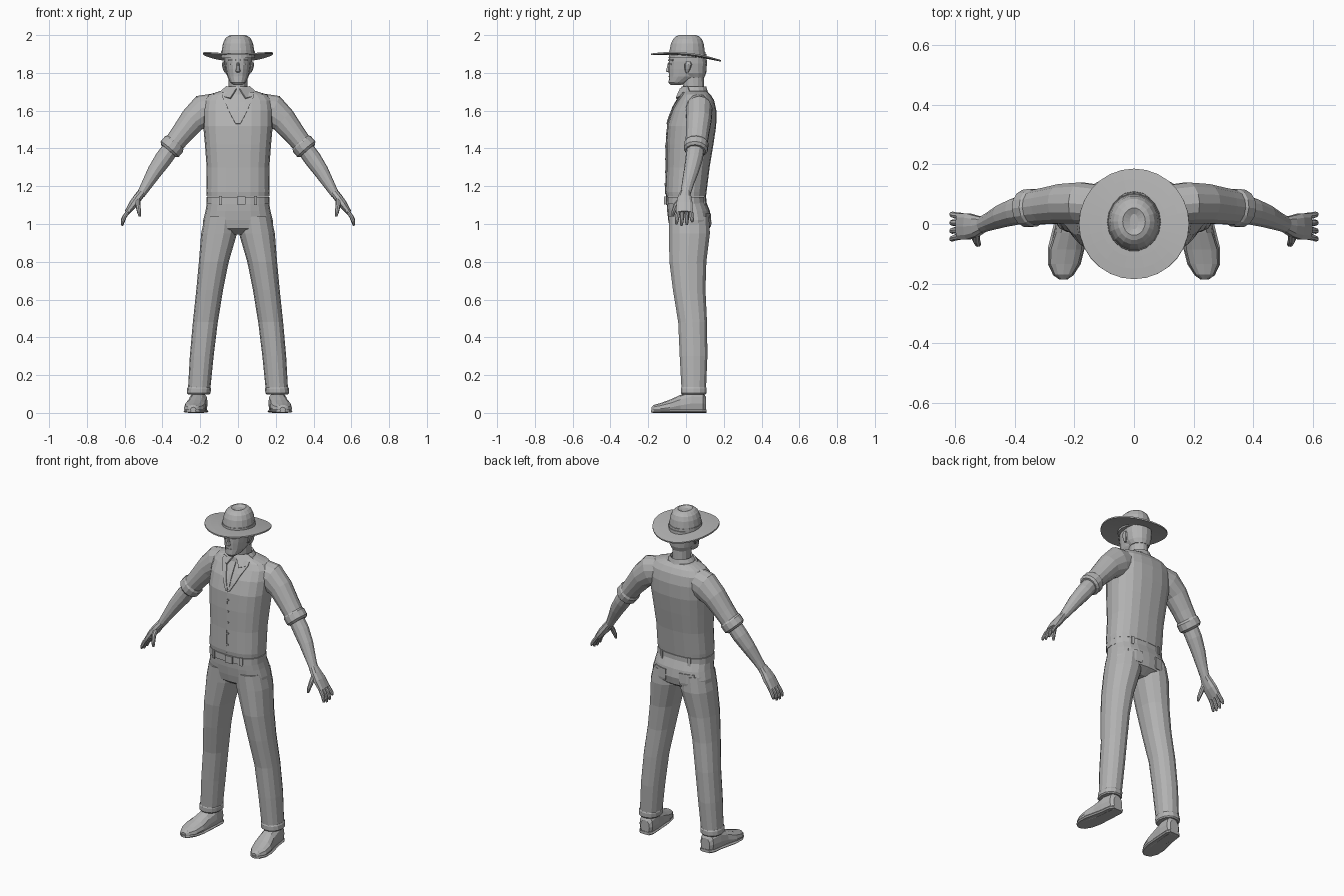
import bpy, bmesh, math
from mathutils import Vector

grey = bpy.data.materials.new("plain grey")
grey.diffuse_color = (0.45, 0.45, 0.45, 1)
X, Y, Z = Vector((1, 0, 0)), Vector((0, 1, 0)), Vector((0, 0, 1))


def finish(name, bm, mirror=False, thick=0):
    bmesh.ops.recalc_face_normals(bm, faces=bm.faces[:])
    me = bpy.data.meshes.new(name)
    bm.to_mesh(me)
    bm.free()
    me.materials.append(grey)
    ob = bpy.data.objects.new(name, me)
    bpy.context.collection.objects.link(ob)
    if thick:
        s = ob.modifiers.new("thickness", 'SOLIDIFY')
        s.thickness, s.offset = thick, 0
    if mirror:
        ob.modifiers.new("mirror", 'MIRROR').use_mirror_merge = False
    return ob


def loft(name, rings, n=12, ref=Y, t=None, p=2.0, mirror=False):
    """Skin rings of (x, y, z, radius across, radius along ref)."""
    bm = bmesh.new()
    cs = [Vector(r[:3]) for r in rings]
    loops = []
    for i, r in enumerate(rings):
        d = t or (cs[min(i + 1, len(cs) - 1)] - cs[max(i - 1, 0)]).normalized()
        v = (ref - d * ref.dot(d)).normalized()
        u = v.cross(d)
        loop = []
        for k in range(n):
            a = 2 * math.pi * k / n
            c, s = math.cos(a), math.sin(a)
            c = math.copysign(abs(c) ** (2 / p), c)
            s = math.copysign(abs(s) ** (2 / p), s)
            q = cs[i] + u * c * r[3] + v * s * r[4]
            q.z = max(q.z, 0)
            loop.append(bm.verts.new(q))
        loops.append(loop)
    for a, b in zip(loops, loops[1:]):
        for k in range(n):
            bm.faces.new((a[k], a[(k + 1) % n], b[(k + 1) % n], b[k]))
    bm.faces.new(loops[0])
    bm.faces.new(loops[-1])
    return finish(name, bm, mirror)


def surface_y(table, x, z, side, p=2.5):
    """Depth of a lofted body at (x, z) on the front (-1) or back (1)."""
    rows = sorted(table, key=lambda r: r[2])
    for a, b in zip(rows, rows[1:]):
        if z <= b[2]:
            break
    f = min(max((z - a[2]) / (b[2] - a[2]), 0), 1)
    cy, rx, ry = (a[i] + (b[i] - a[i]) * f for i in (1, 3, 4))
    return cy + side * ry * max(1 - min(abs(x) / rx, 1) ** p, 0) ** (1 / p)


def strip(name, pts, table, side=-1, off=0.004, thick=0.007, mirror=False):
    """Thin plate of (x left, x right, z) rows laid on a lofted body."""
    bm = bmesh.new()
    rows = [[bm.verts.new((x, surface_y(table, x, z, side) + side * off, z))
             for x in (a, (a + b) / 2, b)] for a, b, z in pts]
    for a, b in zip(rows, rows[1:]):
        for k in (0, 1):
            bm.faces.new((a[k], a[k + 1], b[k + 1], b[k]))
    return finish(name, bm, mirror, thick)


# Vest
vest = [(0, 0, 1.145, .165, .106), (0, 0, 1.17, .168, .109), (0, .01, 1.30, .166, .115),
        (0, .02, 1.42, .175, .125), (0, .03, 1.52, .184, .13), (0, .043, 1.60, .184, .118),
        (0, .053, 1.655, .178, .096), (0, .053, 1.685, .155, .077), (0, .045, 1.705, .09, .064)]
loft("vest", vest, 20, t=Z, p=2.5)
strip("shirt_front", [(-.004, .004, 1.54), (-.025, .025, 1.59), (-.045, .045, 1.645),
                      (-.06, .06, 1.69)], vest, off=.001, thick=.004)
strip("lapels", [(-.001, .012, 1.53), (.018, .04, 1.58), (.034, .062, 1.63),
                 (.05, .085, 1.675), (.06, .085, 1.697)], vest, mirror=True)
strip("shirt_placket", [(-.008, .008, 1.55), (-.009, .009, 1.62), (-.009, .009, 1.69)],
      vest, off=.005)
strip("vest_edge", [(-.004, 0, 1.16), (-.004, 0, 1.3), (-.004, 0, 1.42), (-.004, 0, 1.53)],
      vest, off=.001, thick=.004)
for i in range(5):
    z = 1.21 + i * .067
    y = surface_y(vest, 0, z, -1)
    loft("vest_button", [(.006, y + .004, z, .006, .006), (.006, y - .005, z, .006, .006)],
         8, ref=Z, t=-Y)

# Belt, loops and buckle
belt = [(0, 0, 1.105, .168, .108), (0, 0, 1.143, .167, .107)]
loft("belt", belt, 20, t=Z, p=2.5)
for side in (-1, 1):
    strip("belt_loops", [(.085, .1, 1.1), (.085, .1, 1.148)], belt, side, mirror=True)
strip("buckle", [(-.005, .04, 1.103), (-.005, .04, 1.145)], belt, off=.005, thick=.009)

# Trousers
hips = [(0, .018, .945, .15, .06), (0, .02, .975, .185, .105), (0, .02, 1.02, .184, .114),
        (0, .013, 1.07, .172, .113), (0, .002, 1.12, .163, .104)]
loft("trouser_hips", hips, 20, t=Z, p=2.5)
strip("back_pockets", [(.05, .125, .985), (.045, .13, 1.0), (.045, .13, 1.055)], hips, 1,
      off=.002, mirror=True)
loft("trouser_legs", [(.088, .015, 1.04, .088, .109), (.1, .018, .95, .095, .111),
                      (.128, .01, .80, .079, .1), (.15, .017, .65, .071, .088),
                      (.173, .035, .48, .066, .078), (.192, .04, .30, .063, .075),
                      (.206, .041, .12, .059, .066)], 14, t=Z, p=2.2, mirror=True)
loft("trouser_cuffs", [(.206, .041, .137, .059, .066), (.206, .041, .13, .063, .070),
                       (.208, .041, .105, .063, .070), (.208, .041, .098, .057, .064)],
     14, t=Z, p=2.2, mirror=True)

# Shoes
loft("shoes", [(.203, .105, .045, .03, .04), (.205, .09, .05, .044, .06),
               (.21, .03, .05, .05, .066), (.217, -.03, .04, .05, .055),
               (.227, -.085, .028, .058, .042), (.234, -.135, .022, .052, .03),
               (.237, -.17, .02, .032, .022), (.237, -.183, .018, .014, .012)],
     12, ref=Z, t=-Y, p=2.3, mirror=True)
loft("shoe_soles", [(.203, .108, .009, .034, .009), (.206, .085, .009, .049, .009),
                    (.212, .02, .009, .052, .009), (.227, -.08, .009, .062, .009),
                    (.234, -.135, .009, .055, .009), (.237, -.172, .009, .034, .009),
                    (.237, -.186, .009, .014, .007)], 8, ref=Z, t=-Y, p=5, mirror=True)

# Sleeves and rolled cuffs
loft("sleeves", [(.10, .062, 1.62, .075, .068), (.18, .07, 1.597, .09, .071),
                 (.24, .068, 1.55, .07, .068), (.30, .06, 1.475, .058, .062),
                 (.355, .053, 1.405, .052, .058)], 14, mirror=True)
loft("sleeve_cuffs", [(.33, .056, 1.433, .054, .058), (.338, .055, 1.424, .063, .065),
                      (.362, .052, 1.396, .063, .064), (.37, .051, 1.387, .05, .053)],
     14, mirror=True)

# Forearms and hands
loft("forearms", [(.345, .052, 1.415, .044, .048), (.395, .043, 1.345, .046, .046),
                  (.44, .028, 1.28, .04, .04), (.485, .008, 1.205, .029, .031),
                  (.515, -.004, 1.155, .022, .027)], 12, mirror=True)
loft("palms", [(.508, -.002, 1.168, .022, .027), (.53, -.007, 1.14, .023, .037),
               (.555, -.008, 1.105, .023, .045), (.588, -.008, 1.06, .014, .046)],
     10, p=2.5, mirror=True)
for name, y, drop in (("little_fingers", .029, .02), ("ring_fingers", .004, .004),
                      ("middle_fingers", -.021, 0), ("index_fingers", -.045, .008)):
    loft(name, [(.575, y * .9, 1.075, .011, .011), (.6, y, 1.04, .011, .011),
                (.61, y * 1.1, 1.012 + drop / 2, .010, .010),
                (.614, y * 1.15, .991 + drop, .006, .006)], 8, mirror=True)
loft("thumbs", [(.53, -.025, 1.135, .014, .014), (.53, -.052, 1.1, .014, .013),
                (.524, -.066, 1.065, .011, .011), (.52, -.07, 1.04, .006, .006)],
     8, ref=X, mirror=True)

# Neck and shirt collar
loft("neck", [(0, .045, 1.66, .056, .06), (0, .04, 1.72, .05, .057),
              (0, .035, 1.80, .05, .06)], 14, t=Z)
loft("collar_band", [(0, .042, 1.685, .085, .078), (0, .04, 1.71, .074, .072),
                     (0, .042, 1.728, .06, .065), (0, .042, 1.715, .054, .058)], 16, t=Z)
bm = bmesh.new()
bm.faces.new([bm.verts.new(q) for q in ((.008, -.03, 1.715), (.06, .01, 1.728),
             (.092, .02, 1.70), (.07, -.035, 1.672), (.04, -.052, 1.665))])
finish("collar_wings", bm, True, .008)

# Head
head = [(0, -.055, 1.735, .022, .026), (0, -.042, 1.748, .04, .05),
        (0, -.008, 1.78, .056, .082), (0, .005, 1.82, .064, .097),
        (0, .008, 1.86, .069, .099), (0, .008, 1.91, .069, .095)]
loft("head", head, 16, t=Z, p=2.2)
loft("hair", [(0, .045, 1.775, .052, .052), (0, .035, 1.80, .066, .072),
              (0, .03, 1.85, .073, .081), (0, .03, 1.90, .073, .078)], 16, t=Z, p=2.2)
loft("nose", [(0, -.09, 1.802, .006, .004), (0, -.094, 1.808, .014, .015),
              (0, -.092, 1.825, .009, .012), (0, -.09, 1.855, .006, .006)], 6, t=Z)
loft("ears", [(.066, .005, 1.802, .006, .008), (.072, .008, 1.82, .008, .015),
              (.077, .012, 1.845, .009, .02), (.075, .012, 1.86, .006, .012)],
     8, t=Z, mirror=True)
strip("mouth", [(-.02, .02, 1.777), (-.022, .022, 1.784)], head, off=.001, thick=.004)
strip("brows", [(.014, .05, 1.862), (.012, .052, 1.87)], head, off=.002, mirror=True)
strip("eyes", [(.018, .042, 1.842), (.018, .042, 1.851)], head, off=0, thick=.004, mirror=True)

# Hat brim, dipping at the back and lifted at the sides
bm = bmesh.new()
N, rows = 28, []
for r in (.07, .11, .15, .185):
    row = []
    for k in range(N):
        a = 2 * math.pi * k / N
        x, y = r * math.cos(a), r * math.sin(a)
        z = 1.893 - .095 * y + .3 * x * x - .35 * y * y
        row.append(bm.verts.new((x, y, z)))
    rows.append(row)
for a, b in zip(rows, rows[1:]):
    for k in range(N):
        bm.faces.new((a[k], a[(k + 1) % N], b[(k + 1) % N], b[k]))
finish("hat_brim", bm, thick=.008)

# Hat crown and band
loft("hat_crown", [(0, .006, 1.88, .089, .097), (0, .006, 1.92, .086, .094),
                   (0, .007, 1.955, .08, .088), (0, .008, 1.98, .069, .077),
                   (0, .008, 1.994, .054, .062), (0, .008, 2.0, .038, .046),
                   (0, .008, 1.99, .014, .026)], 18, t=Z)
loft("hat_band", [(0, .006, 1.88, .091, .099), (0, .006, 1.914, .089, .097)], 18, t=Z)
